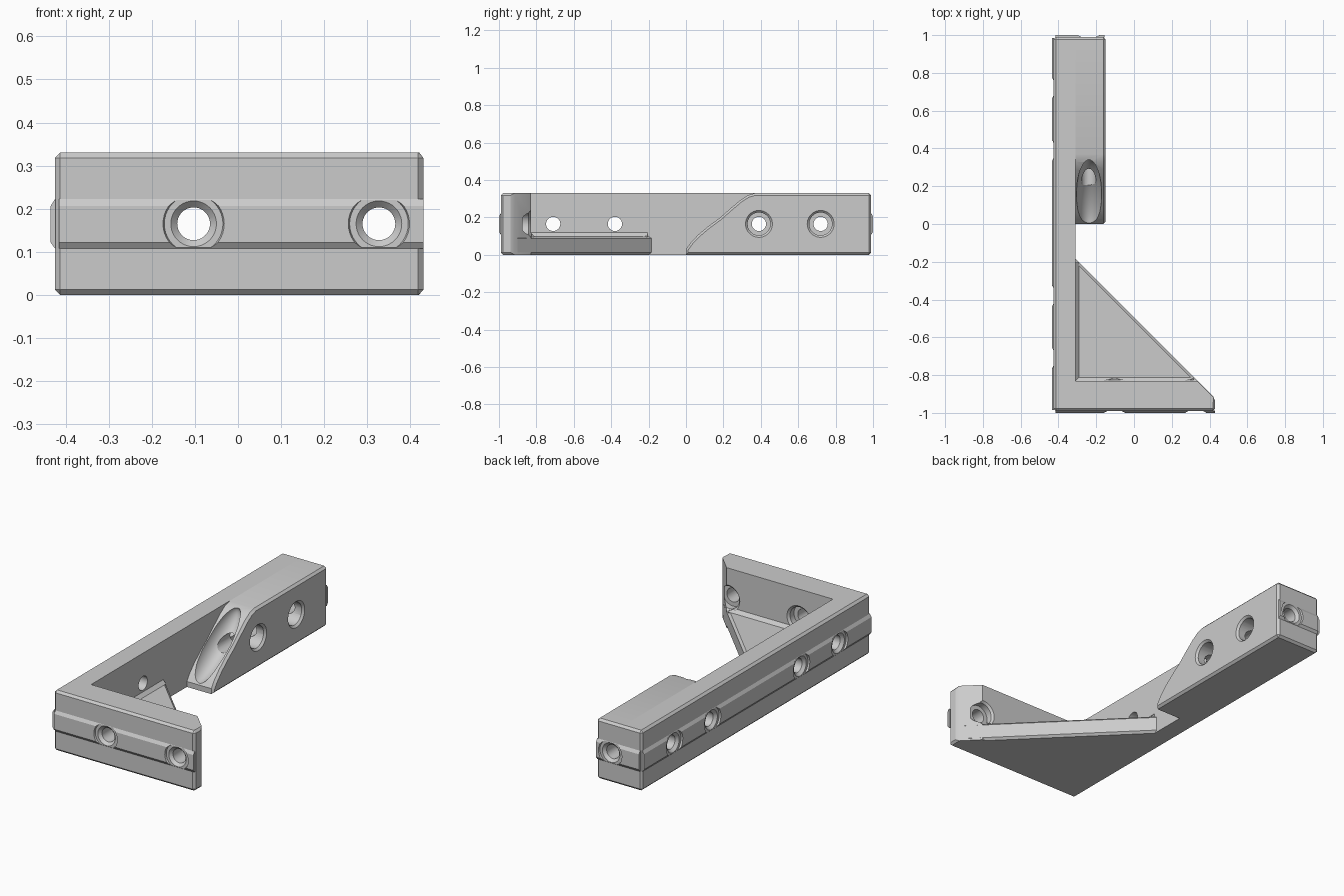
import bpy, bmesh, math
from mathutils import Vector, Matrix

cube = bpy.data.objects.get("Cube")
if cube:
    bpy.data.objects.remove(cube, do_unlink=True)

grey = bpy.data.materials.new("light_grey")
grey.use_nodes = True
colour = (0.6, 0.6, 0.6, 1)
grey.diffuse_color = colour
grey.node_tree.nodes["Principled BSDF"].inputs["Base Color"].default_value = colour

cutters = bpy.data.collections.new("hole_cutters")
bpy.context.scene.collection.children.link(cutters)
parts = []

# Main dimensions
LEFT, RIGHT, INNER, BLOCK = -0.425, 0.43, -0.31, -0.15
FRONT, BACK, TOP = -0.99, 0.99, 0.33
MID, WALL, LEDGE = 0.165, -0.83, 0.10
DIAG = -0.495          # x + y along the slanted edge
PROUD = 0.01           # rail height


def finish(name, bm, coll=None):
    bmesh.ops.recalc_face_normals(bm, faces=bm.faces)
    me = bpy.data.meshes.new(name)
    bm.to_mesh(me)
    bm.free()
    me.materials.append(grey)
    ob = bpy.data.objects.new(name, me)
    (coll or bpy.context.scene.collection).objects.link(ob)
    if coll:
        ob.hide_render = True
    else:
        parts.append(ob)
    return ob


def prism(name, profile, axis, a, b, chamfer=None):
    """Extrude a 2D profile along an axis, chamfering edges chosen by a rule."""
    place = {"x": lambda u, v, t: (t, u, v),
             "y": lambda u, v, t: (u, t, v),
             "z": lambda u, v, t: (u, v, t)}[axis]
    bm = bmesh.new()
    rings = [[bm.verts.new(place(u, v, t)) for u, v in profile] for t in (a, b)]
    bm.faces.new(rings[0])
    bm.faces.new(rings[1])
    n = len(profile)
    for i in range(n):
        j = (i + 1) % n
        bm.faces.new((rings[0][i], rings[0][j], rings[1][j], rings[1][i]))
    bmesh.ops.recalc_face_normals(bm, faces=bm.faces)
    if chamfer:
        edges = [e for e in bm.edges if chamfer(e.verts[0].co, e.verts[1].co)]
        bmesh.ops.bevel(bm, geom=edges, offset=0.012, segments=1,
                        affect="EDGES", clamp_overlap=True)
    return finish(name, bm)


def on(axis, value):
    return lambda p, q: abs(p[axis] - value) < 1e-4 and abs(q[axis] - value) < 1e-4


def outer_edges(*planes):
    seam = on(0, INNER)
    return lambda p, q: any(t(p, q) for t in planes) and not seam(p, q)


def cut(p, q, r0, r1):
    """Round or conical cutter from p to q."""
    p, q = Vector(p), Vector(q)
    d = q - p
    mat = Matrix.Translation((p + q) / 2) @ d.to_track_quat("Z", "Y").to_matrix().to_4x4()
    bm = bmesh.new()
    bmesh.ops.create_cone(bm, cap_ends=True, segments=40, radius1=r0, radius2=r1,
                          depth=d.length, matrix=mat)
    finish("cutter", bm, cutters)


def screw_hole(face, inward, length, seat=None, far=None):
    """Through hole with countersink, rail gap and optional counterbore."""
    p, d = Vector(face), Vector(inward)
    cut(p - d * 0.05, p + d * length, 0.038, 0.038)
    cut(p - d * 0.03, p - d * 0.001, 0.078, 0.068)
    cut(p - d * 0.002, p + d * 0.014, 0.054, 0.038)
    if seat:
        cut(p + d * seat, p + d * (far + 0.1), 0.061, 0.061)
        cut(p + d * (far - 0.011), p + d * (far + 0.004), 0.061, 0.076)


# L-shaped body: long side wall and front wall with a slanted end
plan = [(LEFT, FRONT), (RIGHT, FRONT), (RIGHT, DIAG - RIGHT), (DIAG - WALL, WALL),
        (INNER, WALL), (INNER, BACK), (LEFT, BACK)]
prism("body_walls", plan, "z", 0, TOP,
      outer_edges(on(0, LEFT), on(0, RIGHT), on(1, FRONT), on(1, BACK)))

# Rear block with a curved ramp facing the front
ramp = [(0.0, 0.0), (0.0, 0.03), (0.025, 0.065), (0.065, 0.107), (0.12, 0.153),
        (0.18, 0.197), (0.24, 0.25), (0.29, 0.292), (0.33, 0.318), (0.37, TOP)]
prism("rear_block", ramp + [(BACK, TOP), (BACK, 0)], "x", INNER, BLOCK,
      outer_edges(on(0, BLOCK), on(1, BACK)))

# Triangular ledge between the walls
slant = lambda p, q: max(abs(v.x + v.y - DIAG) for v in (p, q)) < 1e-4 and abs(p.z - q.z) < 1e-4
prism("corner_gusset", [(INNER - 0.02, -0.9), (DIAG + 0.9, -0.9),
                        (INNER, DIAG - INNER), (INNER - 0.02, DIAG - INNER)],
      "z", 0, LEDGE, slant)


# Small slanted fillets where the ledge meets the walls
def fillet(c):
    return [(c - 0.005, LEDGE - 0.005), (c + 0.018, LEDGE - 0.005),
            (c + 0.018, LEDGE), (c, LEDGE + 0.018), (c - 0.005, LEDGE + 0.018)]


prism("side_fillet", fillet(INNER), "y", WALL, -0.205)
prism("front_fillet", fillet(WALL), "x", INNER, 0.315)


# Raised rails around the outside
def rail(plane, out):
    sunk, tip = plane - out * 0.002, plane + out * PROUD
    return [(sunk, MID - 0.057), (plane, MID - 0.057), (tip, MID - 0.043),
            (tip, MID + 0.041), (plane, MID + 0.057), (sunk, MID + 0.057)]


prism("side_rail", rail(LEFT, -1), "y", FRONT + 0.005, BACK - 0.005)
prism("front_rail", rail(FRONT, -1), "x", LEFT + 0.01, RIGHT)
prism("back_rail", rail(BACK, 1), "x", LEFT + 0.01, BLOCK - 0.005)

# Screw holes: front wall, side wall, rear block
for x in (-0.103, 0.327):
    screw_hole((x, FRONT, MID), (0, 1, 0), 0.3, 0.115, WALL - FRONT)
for y in (-0.71, -0.38):
    screw_hole((LEFT, y, MID), (1, 0, 0), 0.2)
for y in (0.39, 0.72):
    screw_hole((LEFT, y, MID), (1, 0, 0), 0.4, 0.115, BLOCK - LEFT)
screw_hole((-0.24, BACK, MID), (0, -1, 0), 0.8)

# Scoop in the ramp, leading to the lengthwise hole
bm = bmesh.new()
scoop = (Matrix.Translation((-0.238, 0.14, 0.19)) @ Matrix.Rotation(math.radians(34), 4, "X")
         @ Matrix.Diagonal((0.068, 0.24, 0.09, 1)))
bmesh.ops.create_uvsphere(bm, u_segments=48, v_segments=32, radius=1, matrix=scoop)
finish("cutter", bm, cutters)

# Apply the cuts and shade
for ob in parts:
    mod = ob.modifiers.new("holes", "BOOLEAN")
    mod.operation = "DIFFERENCE"
    mod.solver = "EXACT"
    mod.operand_type = "COLLECTION"
    mod.collection = cutters
for ob in parts:
    bpy.ops.object.select_all(action="DESELECT")
    ob.select_set(True)
    bpy.context.view_layer.objects.active = ob
    bpy.ops.object.modifier_apply(modifier="holes")
    bpy.ops.object.shade_smooth_by_angle(angle=math.radians(25))

for ob in list(cutters.objects):
    bpy.data.objects.remove(ob, do_unlink=True)
bpy.data.collections.remove(cutters)
